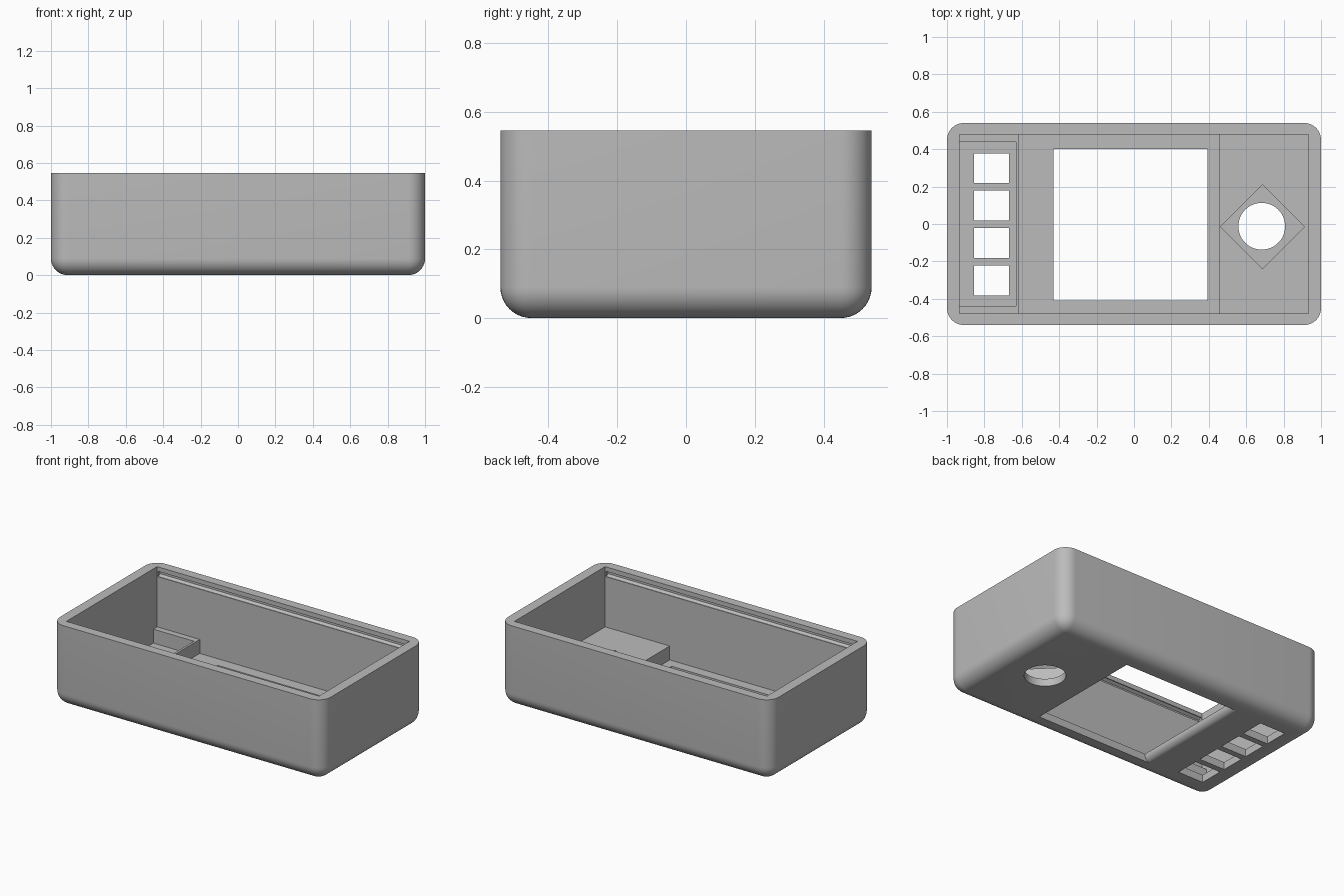
import bpy, bmesh, math
from mathutils import Vector

if "Cube" in bpy.data.objects:
    bpy.data.objects.remove(bpy.data.objects["Cube"])

grey = bpy.data.materials.new("plain grey")
grey.diffuse_color = (0.5, 0.5, 0.5, 1)
grey.use_nodes = True
grey.node_tree.nodes["Principled BSDF"].inputs["Base Color"].default_value = grey.diffuse_color


def new_object(name, bm):
    bmesh.ops.recalc_face_normals(bm, faces=bm.faces[:])
    mesh = bpy.data.meshes.new(name)
    bm.to_mesh(mesh)
    bm.free()
    ob = bpy.data.objects.new(name, mesh)
    bpy.context.collection.objects.link(ob)
    mesh.materials.append(grey)
    return ob


def prism(name, pts, axis, a, b):
    """Extrude a 2D outline along an axis from a to b."""
    place = {'x': lambda p, t: (t, p[0], p[1]),
             'y': lambda p, t: (p[0], t, p[1]),
             'z': lambda p, t: (p[0], p[1], t)}[axis]
    bm = bmesh.new()
    face = bm.faces.new([bm.verts.new(place(p, a)) for p in pts])
    ext = bmesh.ops.extrude_face_region(bm, geom=[face])
    move = Vector(place((0, 0), b - a))
    bmesh.ops.translate(bm, vec=move,
                        verts=[g for g in ext['geom'] if isinstance(g, bmesh.types.BMVert)])
    return new_object(name, bm)


def rect(x0, x1, y0, y1):
    return [(x0, y0), (x1, y0), (x1, y1), (x0, y1)]


def ring(cx, cy, r, n):
    return [(cx + r * math.cos(2 * math.pi * i / n),
             cy + r * math.sin(2 * math.pi * i / n)) for i in range(n)]


# Outer shell: rounded on the uprights and the bottom, flat open top
H = 0.545
bm = bmesh.new()
bmesh.ops.create_cube(bm, size=1)
for v in bm.verts:
    v.co = Vector((v.co.x * 2, v.co.y * 1.08, (v.co.z + 0.5) * H))
edges = [e for e in bm.edges if min(v.co.z for v in e.verts) < 0.01]
bmesh.ops.bevel(bm, geom=edges, offset=0.09, segments=10, profile=0.5, affect='EDGES')
case = new_object("case_shell", bm)

FLOOR, BLOCK = 0.05, 0.143
cutters = []

# Main cavity with a stepped floor: a raised block at either end
cutters.append(prism("cavity_cutter", [
    (-0.932, 0.7), (-0.932, BLOCK), (-0.617, BLOCK), (-0.617, FLOOR),
    (0.455, FLOOR), (0.455, BLOCK), (0.932, BLOCK), (0.932, 0.7)], 'y', -0.478, 0.478))

# Screen window, with one rounded lower edge
r = 0.04
arc = [(-0.43 - r + r * math.cos(a), r - r * math.sin(a))
       for a in [i * math.pi / 16 for i in range(9)]]
cutters.append(prism("window_cutter",
                     [(0.393, 0.2), (-0.43, 0.2)] + arc + [(-0.43 - r, -0.1), (0.393, -0.1)],
                     'y', -0.41, 0.4))

# Button pocket and four button holes
cutters.append(prism("button_pocket_cutter", rect(-0.932, -0.632, -0.438, 0.438), 'z', FLOOR, 0.3))
for i in range(4):
    y = 0.298 - 0.2 * i
    cutters.append(prism("button_hole_cutter", rect(-0.855, -0.667, y - 0.08, y + 0.08),
                         'z', -0.1, 0.25))

# Diamond pocket and round dial hole
cutters.append(prism("diamond_pocket_cutter", ring(0.687, -0.015, 0.225, 4), 'z', FLOOR, 0.3))
cutters.append(prism("dial_hole_cutter", ring(0.683, -0.012, 0.125, 48), 'z', -0.1, 0.25))

# Lid grooves along both long inner walls
for s in (-1, 1):
    cutters.append(prism("lid_groove_cutter", [
        (s * 0.46, 0.515), (s * 0.483, 0.515), (s * 0.5, 0.503),
        (s * 0.5, 0.491), (s * 0.483, 0.479), (s * 0.46, 0.479)], 'x', -0.925, 0.925))

# Carve everything out of the shell
bpy.context.view_layer.objects.active = case
for c in cutters:
    c.hide_render = True
    m = case.modifiers.new("cut", 'BOOLEAN')
    m.operation, m.solver, m.object = 'DIFFERENCE', 'EXACT', c
    bpy.ops.object.modifier_apply(modifier=m.name)
for c in cutters:
    bpy.data.objects.remove(c)

bpy.ops.object.select_all(action='DESELECT')
case.select_set(True)
bpy.ops.object.shade_smooth_by_angle(angle=math.radians(30))
